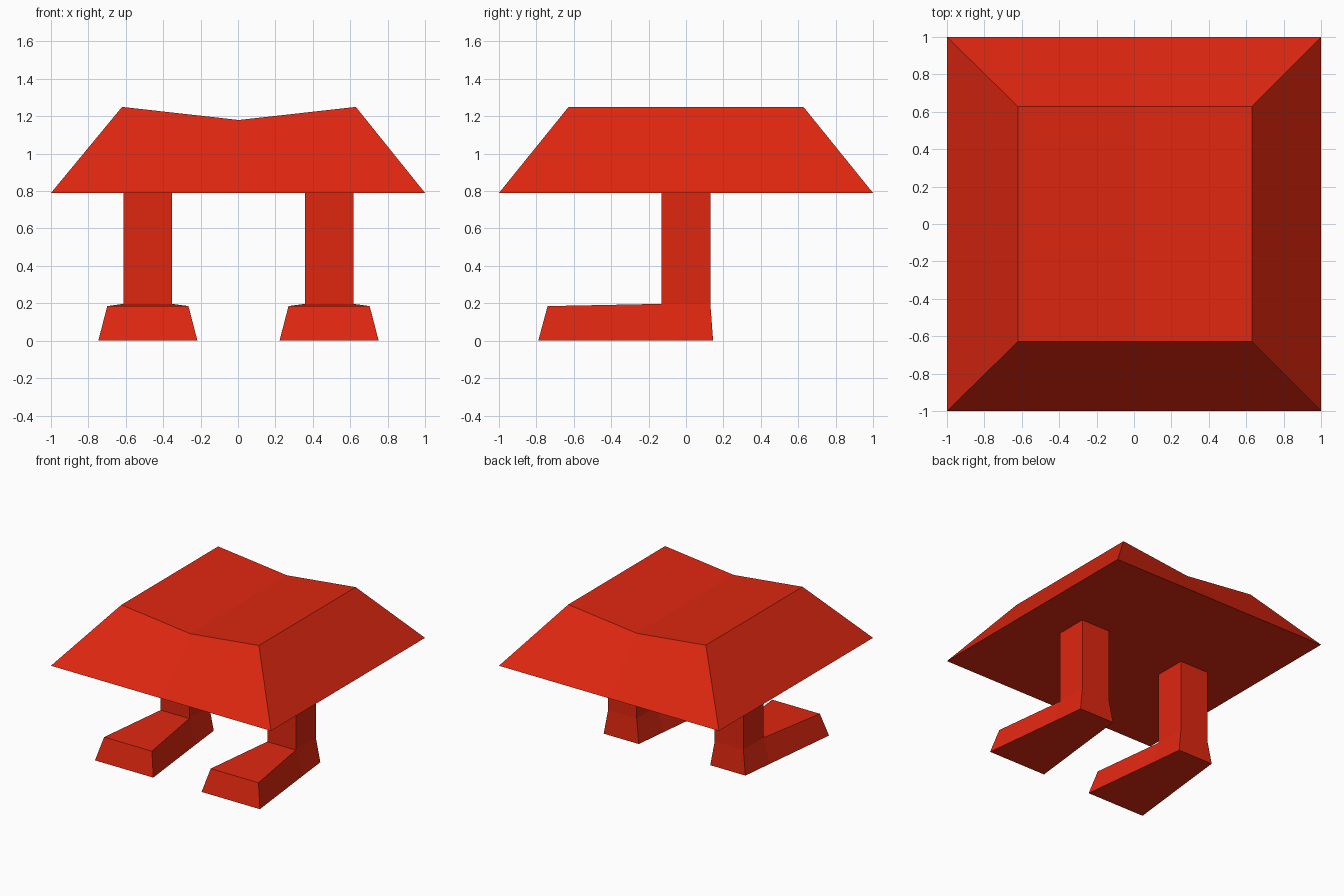
import bpy
import bmesh

cube = bpy.data.objects.get("Cube")
if cube:
    bpy.data.objects.remove(cube, do_unlink=True)

red = bpy.data.materials.new("Red")
red.use_nodes = True
RED = (0.74, 0.02, 0.005, 1.0)
red.diffuse_color = RED
red.node_tree.nodes["Principled BSDF"].inputs["Base Color"].default_value = RED


def loft(name, rings, location=(0, 0, 0), open_end=False):
    """Skin a list of equal-length rings with flat faces and cap the ends."""
    bm = bmesh.new()
    loops = [[bm.verts.new(p) for p in ring] for ring in rings]
    n = len(loops[0])
    for a, b in zip(loops, loops[1:]):
        for i in range(n):
            j = (i + 1) % n
            bm.faces.new((a[i], a[j], b[j], b[i]))
    bm.faces.new(loops[0][::-1])
    bm.faces.new(loops[-1])
    bmesh.ops.recalc_face_normals(bm, faces=bm.faces)
    mesh = bpy.data.meshes.new(name)
    bm.to_mesh(mesh)
    bm.free()
    mesh.materials.append(red)
    obj = bpy.data.objects.new(name, mesh)
    obj.location = location
    bpy.context.collection.objects.link(obj)
    return obj


def split_top_face(obj):
    """Crease the six-sided top along its valley, joining its two lowest corners."""
    bm = bmesh.new()
    bm.from_mesh(obj.data)
    top = max(bm.faces, key=lambda f: f.calc_center_median().z)
    low = sorted(top.verts, key=lambda v: v.co.z)[:2]
    bmesh.ops.connect_verts(bm, verts=low)
    bm.to_mesh(obj.data)
    bm.free()


# Body: sloping sides with a shallow valley running front to back
BASE_Z, PEAK_Z, VALLEY_Z = 0.79, 1.25, 1.18


def body_ring(x0, xm, x1, y, z, zm):
    return [(x0, -y, z), (xm, -y, zm), (x1, -y, z),
            (x1, y, z), (xm, y, zm), (x0, y, z)]


body = loft("body", [
    body_ring(-1, 0.005, 1, 1, BASE_Z, BASE_Z),
    body_ring(-0.62, 0.005, 0.63, 0.628, PEAK_Z, VALLEY_Z),
])
split_top_face(body)

# Legs and feet: (y at sole, y at top, half width at sole, half width at top, top z)
FOOT = [(-0.79, -0.74, 0.265, 0.217, 0.185),
        (-0.13, -0.13, 0.19, 0.13, 0.197),
        (0.145, 0.13, 0.16, 0.13, 0.197)]

for side, x in (("right", -0.482), ("left", 0.487)):
    loft(side + "_foot", [
        [(-wb, yb, 0), (wb, yb, 0), (wt, yt, z), (-wt, yt, z)]
        for yb, yt, wb, wt, z in FOOT
    ], (x, 0, 0))
    loft(side + "_leg", [
        [(-0.13, -0.13, z), (0.13, -0.13, z), (0.13, 0.13, z), (-0.13, 0.13, z)]
        for z in (0.197, BASE_Z)
    ], (x, 0, 0))
